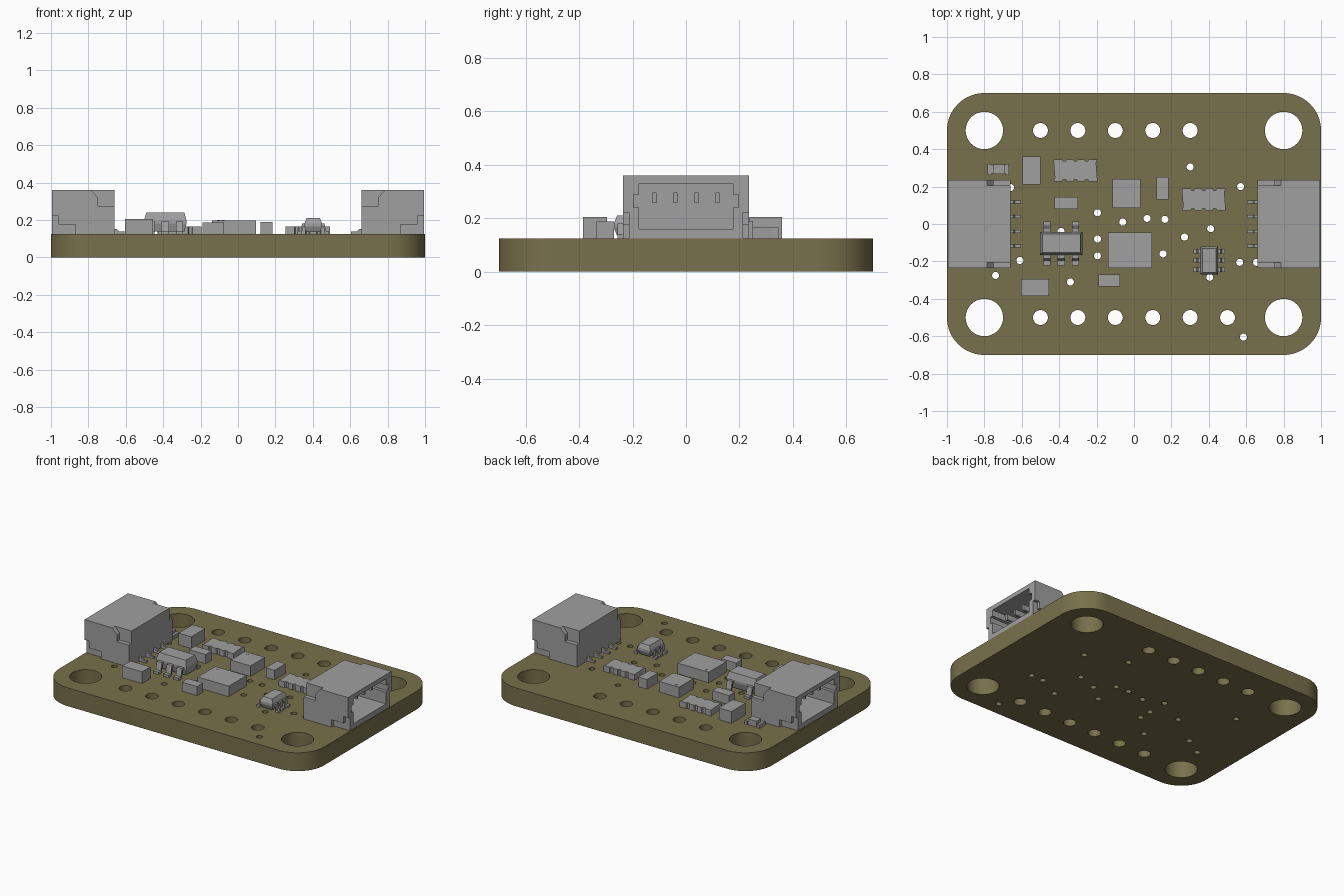
import bpy, bmesh, math

if "Cube" in bpy.data.objects:
    bpy.data.objects.remove(bpy.data.objects["Cube"], do_unlink=True)


def material(name, rgb):
    m = bpy.data.materials.new(name)
    m.use_nodes = True
    m.diffuse_color = (*rgb, 1)
    m.node_tree.nodes["Principled BSDF"].inputs["Base Color"].default_value = (*rgb, 1)
    return m


OLIVE = material("olive_board", (0.19, 0.165, 0.072))
GREY = material("component_grey", (0.35, 0.35, 0.35))
TOP = 0.125


def add(name, mesh, mat):
    mesh.materials.clear()
    mesh.materials.append(mat)
    ob = bpy.data.objects.new(name, mesh)
    bpy.context.collection.objects.link(ob)
    return ob


def loft(name, rings):
    """Closed solid through a list of matching rings of 3D points."""
    bm = bmesh.new()
    loops = [[bm.verts.new(p) for p in ring] for ring in rings]
    n = len(loops[0])
    for a, b in zip(loops, loops[1:]):
        for i in range(n):
            j = (i + 1) % n
            bm.faces.new((a[i], a[j], b[j], b[i]))
    bm.faces.new(loops[0])
    bm.faces.new(loops[-1])
    bmesh.ops.recalc_face_normals(bm, faces=bm.faces)
    mesh = bpy.data.meshes.new(name)
    bm.to_mesh(mesh)
    bm.free()
    return add(name, mesh, GREY)


def prism(name, pts, axis, lo, hi):
    """Outline pts extruded along an axis; pts hold the other two coordinates."""
    put = {"x": lambda p, t: (t, p[0], p[1]),
           "y": lambda p, t: (p[0], t, p[1]),
           "z": lambda p, t: (p[0], p[1], t)}[axis]
    return loft(name, [[put(p, t) for p in pts] for t in (lo, hi)])


def rect(x0, x1, y0, y1):
    return [(x0, y0), (x1, y0), (x1, y1), (x0, y1)]


def block(name, x0, x1, y0, y1, top, base=TOP):
    return prism(name, rect(x0, x1, y0, y1), "z", base, top)


def circle(x, y, r, n):
    return [(x + r * math.cos(math.tau * i / n), y + r * math.sin(math.tau * i / n))
            for i in range(n)]


# Board: rounded outline with mounting holes, pin holes and vias
def spline(curve, pts):
    s = curve.splines.new("POLY")
    s.points.add(len(pts) - 1)
    for p, (x, y) in zip(s.points, pts):
        p.co = (x, y, 0, 1)
    s.use_cyclic_u = True


curve = bpy.data.curves.new("board_outline", "CURVE")
curve.dimensions, curve.fill_mode, curve.extrude = "2D", "BOTH", TOP / 2
outline = []
for k, (sx, sy) in enumerate([(1, 1), (-1, 1), (-1, -1), (1, -1)]):
    for i in range(17):
        a = math.pi / 2 * (k + i / 16)
        outline.append((sx * 0.8 + 0.2 * math.cos(a), sy * 0.5 + 0.2 * math.sin(a)))
spline(curve, outline)
for sx in (-1, 1):
    for sy in (-1, 1):
        spline(curve, circle(sx * 0.8, sy * 0.5, 0.1, 48))
for i in range(6):
    spline(curve, circle(-0.5 + 0.2 * i, -0.5, 0.04, 32))
    if i < 5:
        spline(curve, circle(-0.5 + 0.2 * i, 0.5, 0.04, 32))
vias = [(0.3, 0.305), (0.57, 0.2), (-0.195, 0.06), (-0.06, 0.01), (0.07, 0.03),
        (0.165, 0.025), (0.41, -0.025), (0.27, -0.07), (-0.195, -0.08),
        (-0.195, -0.17), (0.155, -0.16), (0.565, -0.205), (0.655, -0.205),
        (-0.61, -0.195), (-0.74, -0.275), (-0.34, -0.31), (0.405, -0.285),
        (0.585, -0.605), (-0.66, 0.195), (-0.39, -0.04)]
for x, y in vias:
    spline(curve, circle(x, y, 0.019, 20))
temp = bpy.data.objects.new("board_curve", curve)
bpy.context.collection.objects.link(temp)
bpy.context.view_layer.update()
mesh = bpy.data.meshes.new_from_object(temp.evaluated_get(bpy.context.evaluated_depsgraph_get()))
bpy.data.objects.remove(temp, do_unlink=True)
bm = bmesh.new()
bm.from_mesh(mesh)
bmesh.ops.remove_doubles(bm, verts=bm.verts, dist=0.0001)
bmesh.ops.translate(bm, verts=bm.verts, vec=(0, 0, TOP / 2))
bmesh.ops.recalc_face_normals(bm, faces=bm.faces)
bm.to_mesh(mesh)
bm.free()
mesh.shade_smooth()
mesh.set_sharp_from_angle(angle=math.radians(35))
add("board", mesh, OLIVE)


# Side connectors: housings hollowed by temporary cutters
def carve(ob, cutters):
    for c in cutters:
        m = ob.modifiers.new("cut", "BOOLEAN")
        m.operation, m.solver, m.object = "DIFFERENCE", "EXACT", c
    bpy.context.view_layer.update()
    mesh = bpy.data.meshes.new_from_object(ob.evaluated_get(bpy.context.evaluated_depsgraph_get()))
    ob.modifiers.clear()
    ob.data = mesh
    for c in cutters:
        bpy.data.objects.remove(c, do_unlink=True)


def connector(side, s):
    body = block(side + "_connector", *sorted((s * 0.995, s * 0.66)), -0.235, 0.235, 0.36)
    half = [(0.175, 0.16), (0.175, 0.24), (0.197, 0.24), (0.197, 0.288), (0.175, 0.288), (0.175, 0.33)]
    mouth = half + [(-y, z) for y, z in reversed(half)]
    cutters = [prism("mouth_cutter", mouth, "x", s * 0.72, s * 1.05)]
    shoulder = [(0.6, 0.275), (0.75, 0.275), (0.75, 0.32), (0.785, 0.36), (0.785, 0.4), (0.6, 0.4)]
    foot = [(1.05, 0.1), (1.05, 0.222), (0.96, 0.222), (0.96, 0.175), (0.87, 0.175), (0.87, 0.1)]
    for t in (-1, 1):
        for pts, inner in ((shoulder, 0.205), (foot, 0.213)):
            cutters.append(prism("side_cutter", [(s * x, z) for x, z in pts], "y", t * inner, t * 0.3))
    carve(body, cutters)
    lead = [(0.67, 0.155), (0.645, 0.15), (0.635, 0.138), (0.605, 0.138), (0.605, TOP), (0.67, TOP)]
    for i in range(4):
        y = -0.118 + 0.0787 * i
        block(side + "_contact", *sorted((s * 0.71, s * 0.93)), y - 0.008, y + 0.008, 0.296, 0.258)
        prism(side + "_solder_lead", [(s * x, z) for x, z in lead], "y", y - 0.008, y + 0.008)


connector("left", 1)
connector("right", -1)

# Plain chip components
block("front_capacitor", -0.605, -0.455, -0.385, -0.295, 0.205)
block("rear_capacitor", -0.595, -0.5, 0.21, 0.36, 0.205)
block("front_resistor", -0.19, -0.075, -0.335, -0.27, 0.187)
block("middle_resistor", -0.425, -0.3, 0.08, 0.145, 0.187)
block("upright_resistor", 0.12, 0.185, 0.13, 0.25, 0.19)

# Flat sensor packages with a pin-one dot
for name, box in (("main_chip", (-0.14, 0.095, -0.235, -0.045)),
                  ("sensor_chip", (-0.115, 0.035, 0.085, 0.24))):
    block(name, *box, 0.197)
    prism(name + "_dot", circle(box[0] + 0.035, box[3] - 0.025, 0.008, 12), "z", 0.196, 0.199)


# Resistor arrays with notched long edges
def resistor_array(name, cx, cy):
    w, h = 0.118, 0.059
    edge = [(-w, h)]
    for x in (-0.059, 0, 0.059):
        edge += [(x - 0.012, h), (x - 0.007, h - 0.01), (x + 0.007, h - 0.01), (x + 0.012, h)]
    edge += [(w, h), (w - 0.008, h - 0.02)]
    pts = edge + [(-x, -y) for x, y in edge]
    prism(name, [(cx + x, cy + y) for x, y in pts], "z", TOP, 0.165)


resistor_array("rear_resistor_array", -0.313, 0.287)
resistor_array("side_resistor_array", 0.373, 0.131)

# Small indicator with two end caps
block("indicator_base", -0.775, -0.67, 0.27, 0.315, 0.145)
block("indicator_lens", -0.755, -0.69, 0.268, 0.317, 0.165)
for x in (-0.782, -0.687):
    block("indicator_cap", x, x + 0.02, 0.262, 0.322, 0.15)


# Moulded packages with bent legs
def moulded(name, x0, x1, y0, y1, base, top):
    mid = (base + top) / 2
    rings = []
    for z, d in ((base, 0.012), (mid - 0.008, 0), (mid + 0.008, 0), (top, 0.012)):
        rings.append([(x, y, z) for x, y in rect(x0 + d, x1 - d, y0 + d, y1 - d)])
    loft(name, rings)


def leg(name, axis, start, s, length, at, width, z):
    t = 0.016
    pts = [(-0.01, z + t / 2), (0.35, z + t / 2), (0.55, TOP + t), (1, TOP + t),
           (1, TOP), (0.4, TOP), (0.2, z - t / 2), (-0.01, z - t / 2)]
    pts = [(start + s * length * d, h) for d, h in pts]
    prism(name, pts, axis, at - width / 2, at + width / 2)


moulded("regulator", -0.502, -0.275, -0.165, -0.042, 0.138, 0.24)
for x in (-0.465, -0.389, -0.313):
    leg("regulator_leg", "x_legs"[0], -0.165, -1, 0.056, x, 0.038, 0.185)
    if x != -0.389:
        leg("regulator_leg", "x", -0.042, 1, 0.056, x, 0.038, 0.185)

moulded("transistor_pair", 0.355, 0.45, -0.27, -0.12, 0.135, 0.21)
for y in (-0.146, -0.195, -0.244):
    leg("transistor_leg", "y", 0.355, -1, 0.036, y, 0.024, 0.172)
    leg("transistor_leg", "y", 0.45, 1, 0.036, y, 0.024, 0.172)
